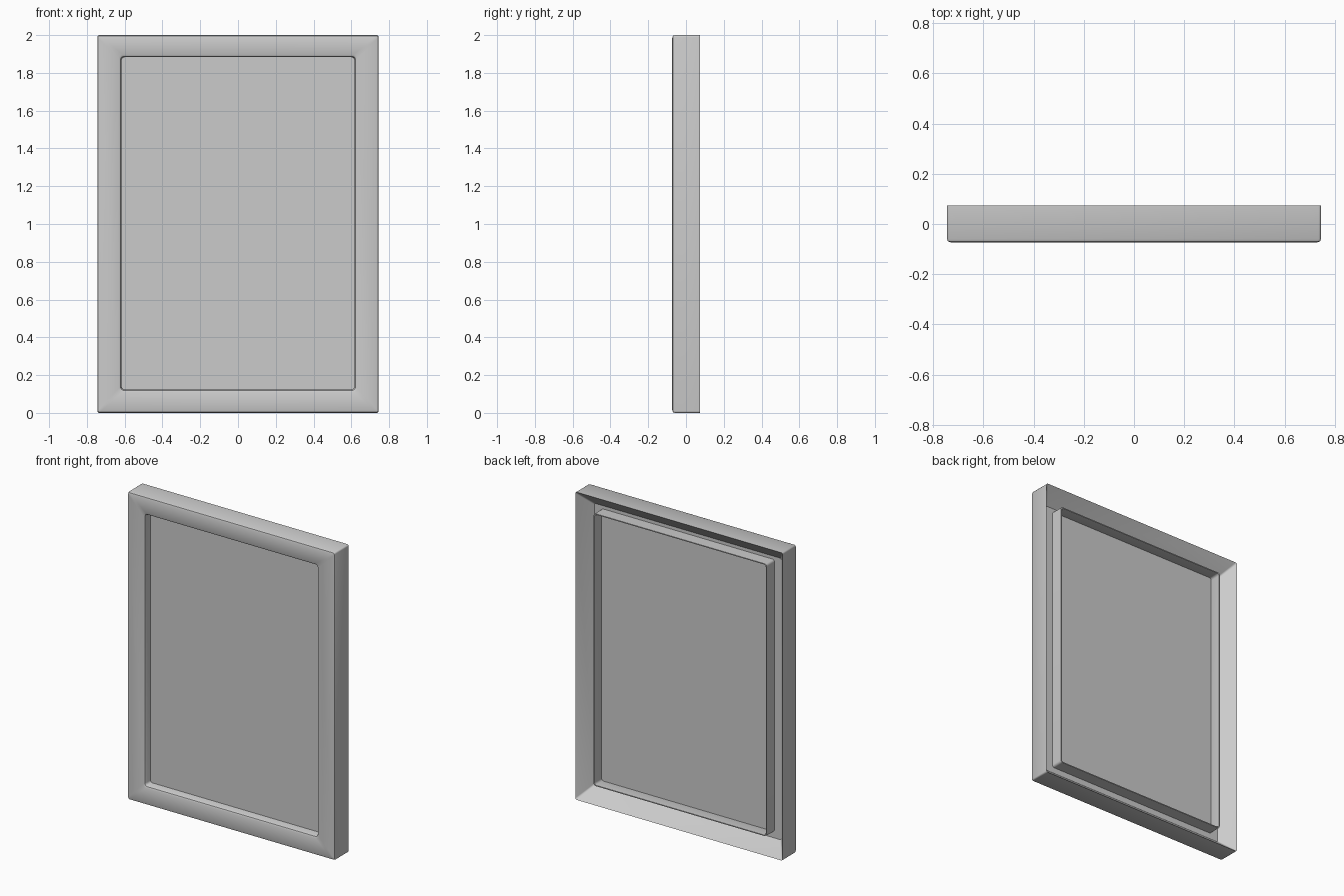
import bpy, bmesh, math

if "Cube" in bpy.data.objects:
    bpy.data.objects.remove(bpy.data.objects["Cube"])


def rounded_loop(bm, hx, bottom, top, y, r, n=4):
    """Rounded rectangle of vertices in the xz plane at depth y."""
    verts = []
    corners = [(hx - r, top - r, 0), (-hx + r, top - r, 90),
               (-hx + r, bottom + r, 180), (hx - r, bottom + r, 270)]
    for cx, cz, start in corners:
        for i in range(n + 1):
            a = math.radians(start + 90 * i / n)
            verts.append(bm.verts.new((cx + r * math.cos(a), y, cz + r * math.sin(a))))
    return verts


def bridge(bm, a, b):
    for i in range(len(a)):
        j = (i + 1) % len(a)
        bm.faces.new((a[i], a[j], b[j], b[i]))


def finish(bm, name, angle=35):
    bmesh.ops.recalc_face_normals(bm, faces=bm.faces)
    mesh = bpy.data.meshes.new(name)
    bm.to_mesh(mesh)
    bm.free()
    ob = bpy.data.objects.new(name, mesh)
    bpy.context.collection.objects.link(ob)
    bpy.ops.object.select_all(action='DESELECT')
    ob.select_set(True)
    bpy.context.view_layer.objects.active = ob
    bpy.ops.object.shade_smooth_by_angle(angle=math.radians(angle))
    return ob


# Frame: cross-section stations (half width, bottom z, top z, y, corner radius)
section = [
    (0.745, 0.000, 2.000, 0.073, 0.010),   # back outer rim
    (0.745, 0.000, 2.000, -0.060, 0.010),  # outer wall
    (0.741, 0.004, 1.996, -0.069, 0.010),  # rounded front edge
    (0.730, 0.015, 1.985, -0.073, 0.010),
    (0.632, 0.109, 1.897, -0.073, 0.020),  # front face inner edge
    (0.622, 0.119, 1.888, -0.068, 0.018),  # rounded opening edge
    (0.616, 0.125, 1.883, -0.055, 0.015),
    (0.616, 0.125, 1.883, 0.060, 0.015),   # opening wall to rear lip
    (0.622, 0.119, 1.889, 0.060, 0.015),   # lip thickness
    (0.622, 0.119, 1.889, -0.020, 0.015),  # lip outer side
    (0.672, 0.080, 1.910, -0.020, 0.010),  # flat rear ledge
]
bm = bmesh.new()
loops = [rounded_loop(bm, *s) for s in section]
for k in range(len(loops)):
    bridge(bm, loops[k], loops[(k + 1) % len(loops)])
finish(bm, "frame")

# Thin panel set inside the opening
bm = bmesh.new()
front = rounded_loop(bm, 0.616, 0.125, 1.883, -0.018, 0.015)
back = rounded_loop(bm, 0.616, 0.125, 1.883, -0.013, 0.015)
bridge(bm, front, back)
bm.faces.new(front)
bm.faces.new(back)
finish(bm, "panel")
